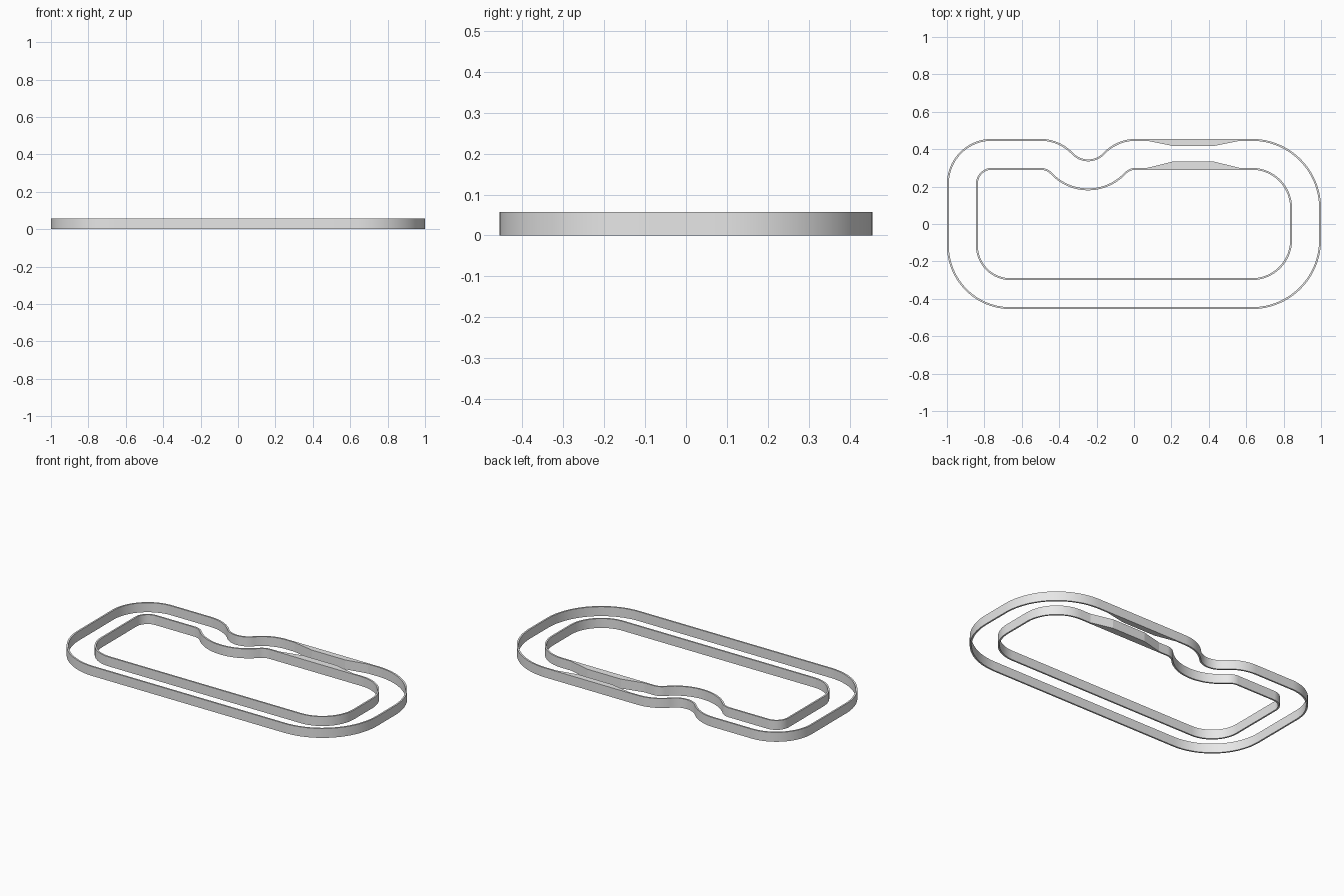
import bpy, bmesh
from math import radians, degrees, atan2, cos, sin

cube = bpy.data.objects.get("Cube")
if cube:
    bpy.data.objects.remove(cube, do_unlink=True)

HEIGHT = 0.057
THICK = 0.01
STEPS = 24

grey = bpy.data.materials.new("plain_grey")
grey.use_nodes = True
grey.diffuse_color = (0.8, 0.8, 0.8, 1)
grey.node_tree.nodes["Principled BSDF"].inputs["Base Color"].default_value = (0.8, 0.8, 0.8, 1)

# Track outline, clockwise: centre x, centre y, radius, start angle, end angle
BEND = degrees(atan2(0.24, 0.255))
ARCS = [
    (-0.76, 0.215, 0.24, 180, 90),
    (-0.5, 0.215, 0.24, 90, BEND),
    (-0.245, 0.455, 0.11, 180 + BEND, 360 - BEND),   # inward dip
    (0.01, 0.215, 0.24, 180 - BEND, 90),
    (0.63, 0.085, 0.37, 90, 0),
    (0.63, -0.085, 0.37, 0, -90),
    (-0.66, -0.115, 0.34, -90, -180),
]


def outline(inset):
    """Points of the track outline moved inward by inset."""
    points = []
    for cx, cy, radius, start, end in ARCS:
        r = radius + inset if end > start else radius - inset
        for i in range(STEPS + 1):
            a = radians(start + (end - start) * i / STEPS)
            points.append((cx + r * cos(a), cy + r * sin(a)))
    return points


def finish(name, bm):
    bmesh.ops.recalc_face_normals(bm, faces=bm.faces)
    mesh = bpy.data.meshes.new(name)
    bm.to_mesh(mesh)
    bm.free()
    mesh.materials.append(grey)
    obj = bpy.data.objects.new(name, mesh)
    bpy.context.collection.objects.link(obj)
    return obj


def wall(name, inset):
    """Closed ribbon wall with a rectangular section."""
    bm = bmesh.new()
    outer, inner = outline(inset), outline(inset + THICK)
    rings = [[bm.verts.new((x, y, z)) for x, y in pts]
             for pts, z in ((outer, 0), (outer, HEIGHT), (inner, HEIGHT), (inner, 0))]
    n = len(outer)
    for k in range(4):
        a, b = rings[k], rings[(k + 1) % 4]
        for i in range(n):
            j = (i + 1) % n
            bm.faces.new((a[i], a[j], b[j], b[i]))
    obj = finish(name, bm)
    bpy.ops.object.select_all(action='DESELECT')
    obj.select_set(True)
    bpy.context.view_layer.objects.active = obj
    bpy.ops.object.shade_smooth_by_angle(angle=radians(35))


def wedge(name, wall_y, tip_y):
    """Tapered block that narrows the straight."""
    bm = bmesh.new()
    profile = [(0.07, wall_y), (0.205, tip_y), (0.43, tip_y), (0.565, wall_y)]
    face = bm.faces.new([bm.verts.new((x, y, 0)) for x, y in profile])
    top = bmesh.ops.extrude_face_region(bm, geom=[face])["geom"]
    bmesh.ops.translate(bm, vec=(0, 0, HEIGHT),
                        verts=[v for v in top if isinstance(v, bmesh.types.BMVert)])
    finish(name, bm)


# Walls
wall("outer_wall", 0)
wall("inner_wall", 0.155)

# Narrowing blocks on the back straight
wedge("outer_narrowing_block", 0.455 - THICK, 0.418)
wedge("inner_narrowing_block", 0.3, 0.333)
